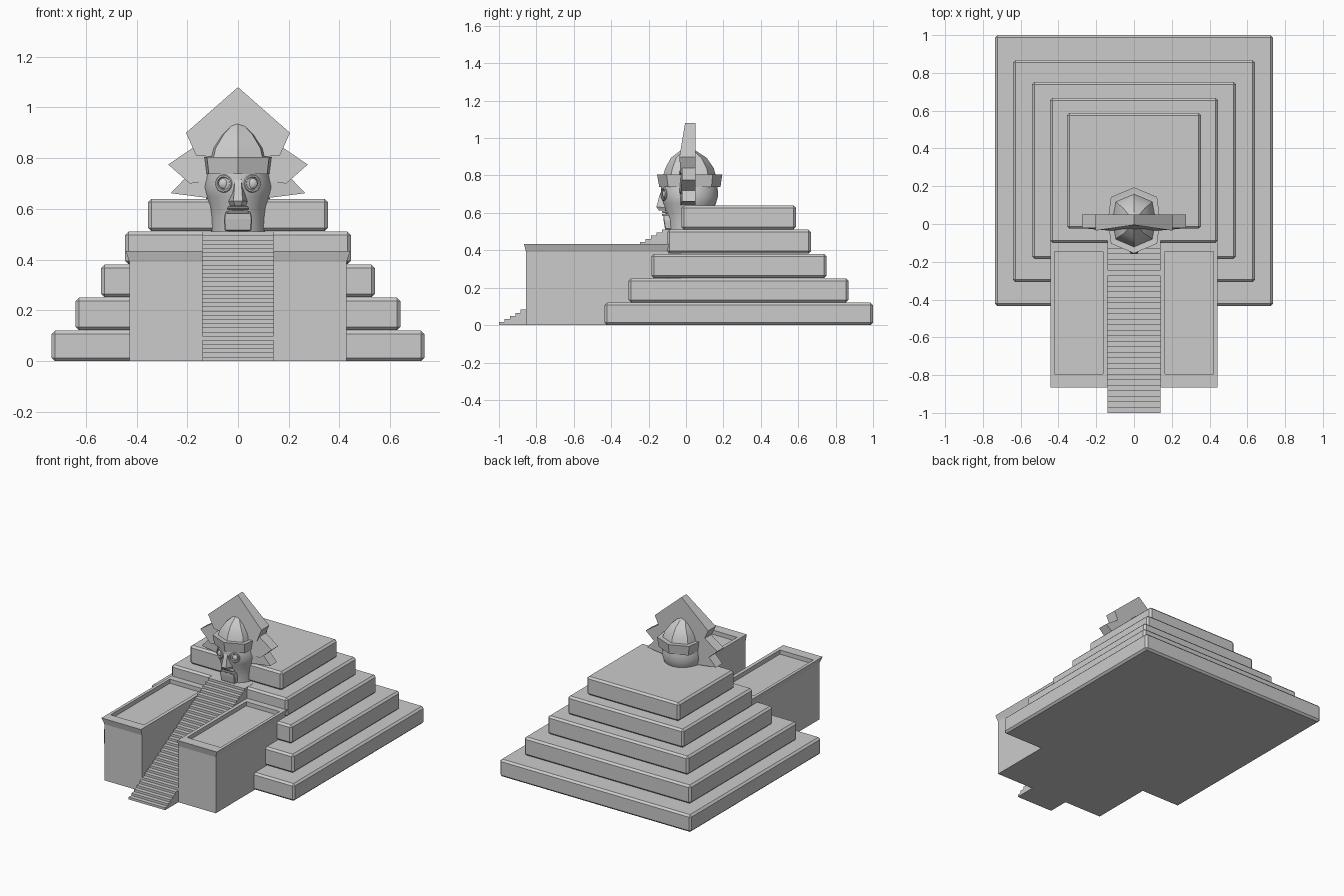
import bpy, bmesh, math
from mathutils import Vector

if "Cube" in bpy.data.objects:
    bpy.data.objects.remove(bpy.data.objects["Cube"])


def finish(name, bm, bevel=0, smooth=None):
    bmesh.ops.recalc_face_normals(bm, faces=bm.faces)
    me = bpy.data.meshes.new(name)
    bm.to_mesh(me)
    bm.free()
    ob = bpy.data.objects.new(name, me)
    bpy.context.collection.objects.link(ob)
    if bevel:
        mod = ob.modifiers.new("edge_chamfer", 'BEVEL')
        mod.width = bevel
        mod.segments = 1
    if smooth:
        bpy.ops.object.select_all(action='DESELECT')
        ob.select_set(True)
        bpy.context.view_layer.objects.active = ob
        bpy.ops.object.shade_smooth_by_angle(angle=math.radians(smooth))
    return ob


def loft(name, rings, bevel=0, smooth=None):
    """Skin equal-length rings of points and cap both ends."""
    bm = bmesh.new()
    vs = [[bm.verts.new(p) for p in r] for r in rings]
    n = len(rings[0])
    for a, b in zip(vs, vs[1:]):
        for i in range(n):
            j = (i + 1) % n
            bm.faces.new((a[i], a[j], b[j], b[i]))
    bm.faces.new(vs[0])
    bm.faces.new(vs[-1])
    return finish(name, bm, bevel, smooth)


def rect(x0, x1, y0, y1, z):
    return [(x0, y0, z), (x1, y0, z), (x1, y1, z), (x0, y1, z)]


def oval(z, rx, y0, y1, n, px=1.0):
    cy, ry = (y0 + y1) / 2, (y1 - y0) / 2
    pts = []
    for i in range(n):
        a = math.tau * i / n - math.pi / 2
        c, s = math.cos(a), math.sin(a)
        c = 0 if abs(c) < 1e-6 else math.copysign(abs(c) ** px, c)
        pts.append((rx * c, cy + ry * s, z))
    return pts


# Stepped pyramid: half width, front y, back y
tiers = [(.735, -.435, 1.0), (.64, -.308, .868), (.54, -.185, .752),
         (.445, -.1, .668), (.355, -.025, .588)]
for i, (hx, y0, y1) in enumerate(tiers):
    z0, z1 = max(0, .13 * i - .008), .12 + .13 * i
    loft(f"pyramid_tier_{i + 1}", [rect(-hx, hx, y0, y1, z0),
                                   rect(-hx, hx, y0, y1, z1)], bevel=.013)

# Stair flight: stepped side profile extruded across x
n, top, y_start, y_end = 31, .511, -1.0, -.1
prof = [(y_start, 0)]
for i in range(n):
    y = y_start + (y_end - y_start) * i / n
    z = top * (i + 1) / n
    prof += [(y, z), (y + (y_end - y_start) / n, z)]
prof += [(-.03, top), (-.03, 0)]
loft("staircase", [[(x, y, z) for y, z in prof] for x in (-.14, .14)])

# Flanking walls with flared rim and sunken top
for side, s in (("left", -1), ("right", 1)):
    loft(f"stair_wall_{side}", [
        rect(s * .14, s * .428, -.855, -.09, 0),
        rect(s * .14, s * .428, -.855, -.09, .39),
        rect(s * .14, s * .443, -.866, -.09, .434),
        rect(s * .165, s * .422, -.795, -.145, .434),
        rect(s * .165, s * .422, -.795, -.145, .405)])

# Head and neck
loft("head", [oval(z, rx, y0, y1, 20) for z, rx, y0, y1 in (
    (.505, .106, -.095, .11), (.56, .108, -.1, .12), (.61, .114, -.112, .14),
    (.65, .129, -.125, .16), (.685, .138, -.134, .17),
    (.72, .132, -.134, .17), (.77, .122, -.13, .165))], smooth=40)

# Helmet band and faceted dome
loft("helmet_band", [oval(z, rx, y0, y1, 8, .35) for z, rx, y0, y1 in (
    (.74, .118, -.13, .172), (.738, .13, -.143, .184),
    (.805, .138, -.155, .194), (.803, .115, -.13, .17))])
loft("helmet_dome", [oval(z, rx, y0, y1, 8, .5) for z, rx, y0, y1 in (
    (.79, .118, -.125, .162), (.84, .105, -.11, .148),
    (.895, .066, -.08, .11), (.953, .003, -.003, .02))], smooth=25)

# Nose and brow
loft("nose", [
    [(-.012, -.125, .735), (.012, -.125, .735), (.012, -.1, .735), (-.012, -.1, .735)],
    [(-.014, -.143, .69), (.014, -.143, .69), (.022, -.1, .69), (-.022, -.1, .69)],
    [(-.018, -.158, .632), (.018, -.158, .632), (.042, -.1, .628), (-.042, -.1, .628)],
    [(-.012, -.145, .612), (.012, -.145, .612), (.034, -.1, .612), (-.034, -.1, .612)]])

# Eyes with raised lids
for side, s in (("left", -1), ("right", 1)):
    bpy.ops.mesh.primitive_torus_add(
        location=(s * .056, -.118, .7), rotation=(math.pi / 2, 0, s * .4),
        major_radius=.03, minor_radius=.006, major_segments=16, minor_segments=6)
    bpy.context.object.name = f"eyelid_{side}"
    bpy.ops.object.shade_smooth_by_angle()
    bpy.ops.mesh.primitive_uv_sphere_add(
        segments=12, ring_count=8, radius=1, location=(s * .056, -.115, .7))
    bpy.context.object.name = f"eyeball_{side}"
    bpy.context.object.scale = (.021, .012, .021)
    bpy.ops.object.shade_smooth_by_angle()

# Lips and beard
for name, z in (("upper_lip", .604), ("lower_lip", .588)):
    loft(name, [rect(-.045, .045, -.126, -.07, z - .006),
                rect(-.04, .04, -.13, -.07, z + .006)], bevel=.003)
loft("beard", [rect(-.052, .052, -.112, -.06, .512), rect(-.056, .056, -.12, -.06, .56),
               rect(-.05, .05, -.122, -.06, .59)], bevel=.004)


# Headdress plumes: (x, front y, z) outlines, thick at the root
def plume(name, pts):
    loft(name, [[(x, y, z) for x, y, z in pts], [(x, .05, z) for x, y, z in pts]])


for side, s in (("left", -1), ("right", 1)):
    plume(f"top_plume_{side}", [(0, -.005, 1.08), (s * .205, -.035, .9),
                                (s * .165, -.03, .81), (0, -.045, .8)])
    plume(f"middle_plume_{side}", [(s * .15, -.02, .86), (s * .275, -.022, .775),
                                   (s * .19, -.03, .7), (s * .06, -.04, .72)])
    plume(f"lower_plume_{side}", [(s * .2, -.02, .73), (s * .265, -.022, .662),
                                  (s * .11, -.03, .642), (s * .08, -.04, .7)])
